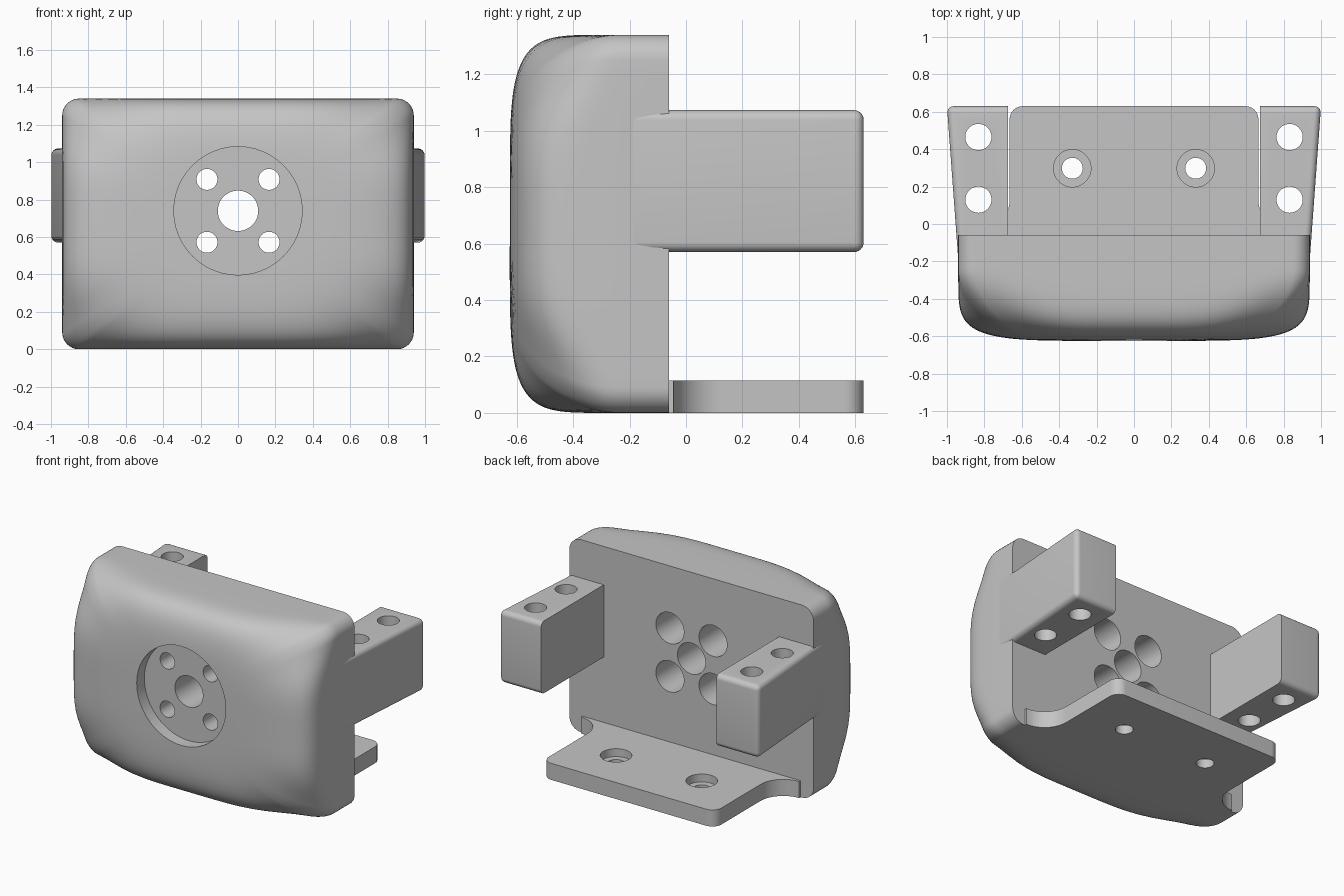
import bpy, bmesh, math
from mathutils import Vector

if "Cube" in bpy.data.objects:
    bpy.data.objects.remove(bpy.data.objects["Cube"])

GREY = (0.56, 0.56, 0.56, 1)
grey = bpy.data.materials.new("plain grey")
grey.use_nodes = True
grey.diffuse_color = GREY
grey.node_tree.nodes["Principled BSDF"].inputs["Base Color"].default_value = GREY

HX, HZ, BACK, WALL, DOME = 0.94, 0.67, -0.06, -0.23, 0.395


def make(name, bm):
    bmesh.ops.recalc_face_normals(bm, faces=bm.faces)
    mesh = bpy.data.meshes.new(name)
    bm.to_mesh(mesh)
    bm.free()
    obj = bpy.data.objects.new(name, mesh)
    bpy.context.collection.objects.link(obj)
    mesh.materials.append(grey)
    return obj


def activate(obj):
    bpy.ops.object.select_all(action='DESELECT')
    obj.select_set(True)
    bpy.context.view_layer.objects.active = obj


def drill(obj, centre, radius, length, axis='Z'):
    """Cut a round hole, then discard the cutter."""
    turn = (math.pi / 2, 0, 0) if axis == 'Y' else (0, 0, 0)
    bpy.ops.mesh.primitive_cylinder_add(vertices=48, radius=radius, depth=length,
                                        location=centre, rotation=turn)
    cutter = bpy.context.object
    mod = obj.modifiers.new("hole", 'BOOLEAN')
    mod.operation, mod.solver, mod.object = 'DIFFERENCE', 'EXACT', cutter
    activate(obj)
    bpy.ops.object.modifier_apply(modifier=mod.name)
    bpy.data.objects.remove(cutter)


def smooth(obj, degrees=30):
    activate(obj)
    bpy.ops.object.shade_smooth_by_angle(angle=math.radians(degrees))


def prism(points, z0, z1):
    """Extrude a plan outline upwards."""
    bm = bmesh.new()
    face = bm.faces.new([bm.verts.new((x, y, z0)) for x, y in points])
    up = bmesh.ops.extrude_face_region(bm, geom=[face])["geom"]
    bmesh.ops.translate(bm, vec=(0, 0, z1 - z0),
                        verts=[v for v in up if isinstance(v, bmesh.types.BMVert)])
    return bm


def arc(cx, cy, r, start, end, steps=10):
    angles = [math.radians(start + (end - start) * i / steps) for i in range(steps + 1)]
    return [(cx + r * math.cos(a), cy + r * math.sin(a)) for a in angles]


# Body outline: rounded rectangle with subdivided straight sides
def body_outline(r=0.09, steps=18):
    corners = []
    for i, (sx, sz) in enumerate([(1, 1), (-1, 1), (-1, -1), (1, -1)]):
        corners.append(arc(sx * (HX - r), sz * (HZ - r), r, 90 * i, 90 * i + 90, 8))
    points = []
    for i, corner in enumerate(corners):
        points += corner
        a, b = Vector(corner[-1]), Vector(corners[(i + 1) % 4][0])
        points += [tuple(a.lerp(b, k / steps)) for k in range(1, steps)]
    return points


# Body: straight rim, then a dome that is tight at the sides and soft at the corners
def build_body():
    bm = bmesh.new()
    outline = body_outline()
    rings = [[bm.verts.new((x, BACK, z + HZ)) for x, z in outline]]
    levels = 30
    for k in range(levels):
        rho = math.cos(math.pi / 2 * k / levels) ** 0.42
        ring = []
        for x, z in outline:
            u, v = x / HX, z / HZ
            diagonal = 2 * abs(u * v) / (u * u + v * v)
            m = 5.2 - 2.9 * diagonal ** 6 * rho ** 2
            g = (1 - rho ** m) ** (1 / m)
            soft = (abs(u) ** 5 + abs(v) ** 5) ** (-1 / 5)
            w = rho ** 4
            s = rho * (w + (1 - w) * soft)
            ring.append(bm.verts.new((x * s, WALL - DOME * g, z * s + HZ)))
        rings.append(ring)
    n = len(outline)
    for a, b in zip(rings, rings[1:]):
        for i in range(n):
            j = (i + 1) % n
            bm.faces.new((a[i], a[j], b[j], b[i]))
    bm.faces.new(rings[0])
    tip = bm.verts.new((0, WALL - DOME, HZ))
    for i in range(n):
        bm.faces.new((rings[-1][i], rings[-1][(i + 1) % n], tip))
    return make("body", bm)


body = build_body()
# Front recess, centre bore, and bolt holes counterbored from the back
HUB = 0.74
drill(body, (0, -0.69, HUB), 0.343, 0.3, 'Y')
drill(body, (0, -0.3, HUB), 0.108, 1, 'Y')
for sx in (-1, 1):
    for sz in (-1, 1):
        x, z = sx * 0.166, HUB + sz * 0.168
        drill(body, (x, -0.3, z), 0.056, 1, 'Y')
        drill(body, (x, -0.2, z), 0.108, 0.4, 'Y')
smooth(body)

# Side arms: tapered blocks, rounded on the outer and back edges
for side, name in ((1, "left_arm"), (-1, "right_arm")):
    plan = [(0.675, -0.2), (0.939, -0.2), (1.0, 0.63), (0.675, 0.63)]
    bm = prism([(side * x, y) for x, y in plan], 0.57, 1.073)
    rounded = []
    for e in bm.edges:
        on_outside = all(abs(v.co.x) > 0.9 for v in e.verts)
        on_inside = all(abs(v.co.x) < 0.7 for v in e.verts)
        at_back = all(v.co.y > 0.6 for v in e.verts)
        at_front = all(v.co.y < 0 for v in e.verts)
        if (on_outside and not at_front) or (at_back and not on_inside):
            rounded.append(e)
    bmesh.ops.bevel(bm, geom=rounded, offset=0.035, segments=6, profile=0.5,
                    affect='EDGES')
    arm = make(name, bm)
    for y in (0.13, 0.465):
        drill(arm, (side * 0.832, y, 0.8), 0.07, 1)
    smooth(arm)

# Base plate: rounded back corners, flared neck where it meets the body
half = [(0.84, -0.08), (0.84, -0.045)]
half += arc(0.84, 0.13, 0.175, 270, 180)
half += arc(0.595, 0.56, 0.07, 0, 90)
plate = make("base_plate", prism(half + [(-x, y) for x, y in reversed(half)], 0, 0.115))
for x in (-0.33, 0.33):
    drill(plate, (x, 0.298, 0), 0.056, 1)
    drill(plate, (x, 0.298, 0.16), 0.1, 0.2)
smooth(plate)
